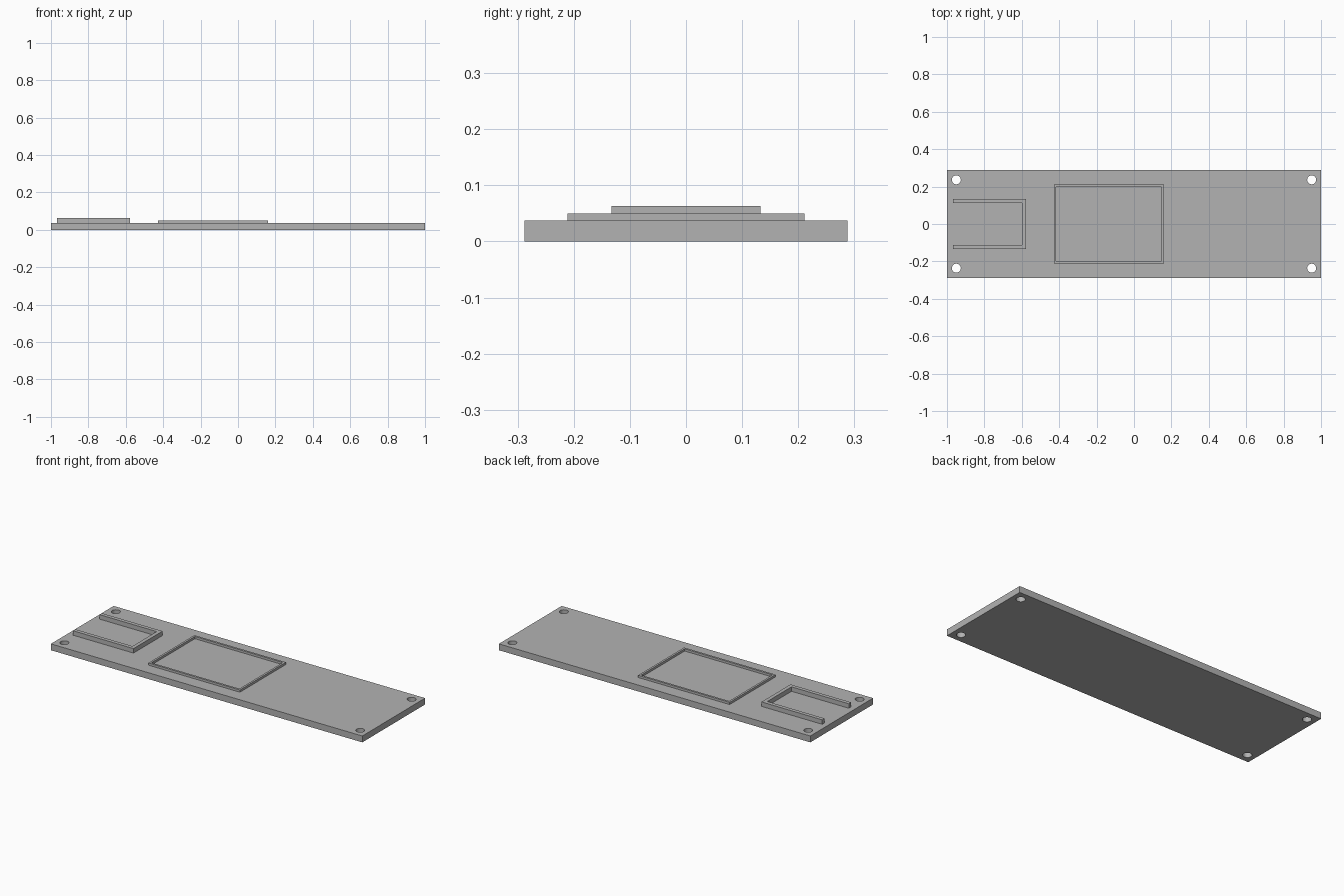
import bpy
import bmesh
import math

cube = bpy.data.objects.get("Cube")
if cube:
    bpy.data.objects.remove(cube, do_unlink=True)

grey = bpy.data.materials.new("plain_grey")
grey.use_nodes = True
colour = (0.45, 0.45, 0.45, 1)
grey.diffuse_color = colour
grey.node_tree.nodes["Principled BSDF"].inputs["Base Color"].default_value = colour


def rect(x0, x1, y):
    return [(x0, -y), (x1, -y), (x1, y), (x0, y)]


def circle(cx, cy, r, sides=32):
    angles = [2 * math.pi * i / sides for i in range(sides)]
    return [(cx + r * math.cos(a), cy + r * math.sin(a)) for a in angles]


def slab(name, loops, z0, z1):
    """Extrude a flat outline; the loops after the first are holes."""
    curve = bpy.data.curves.new(name + "_outline", "CURVE")
    curve.dimensions = "2D"
    curve.fill_mode = "BOTH"
    curve.extrude = (z1 - z0) / 2
    for loop in loops:
        spline = curve.splines.new("POLY")
        spline.points.add(len(loop) - 1)
        for point, (x, y) in zip(spline.points, loop):
            point.co = (x, y, 0, 1)
        spline.use_cyclic_u = True
    temp = bpy.data.objects.new(name + "_outline", curve)
    bpy.context.scene.collection.objects.link(temp)
    bpy.context.view_layer.update()
    deps = bpy.context.evaluated_depsgraph_get()
    mesh = bpy.data.meshes.new_from_object(temp.evaluated_get(deps))
    bpy.data.objects.remove(temp, do_unlink=True)
    bpy.data.curves.remove(curve)

    # Weld the caps to the walls and place the slab at its height
    bm = bmesh.new()
    bm.from_mesh(mesh)
    bmesh.ops.remove_doubles(bm, verts=bm.verts, dist=1e-5)
    bmesh.ops.translate(bm, verts=bm.verts, vec=(0, 0, (z0 + z1) / 2))
    bmesh.ops.recalc_face_normals(bm, faces=bm.faces)
    for face in bm.faces:
        face.smooth = False
    bm.to_mesh(mesh)
    bm.free()
    mesh.name = name
    mesh.materials.clear()
    mesh.materials.append(grey)
    obj = bpy.data.objects.new(name, mesh)
    bpy.context.scene.collection.objects.link(obj)
    return obj


TOP = 0.037

# Base plate with a through hole near each corner
holes = [circle(sx * 0.95, sy * 0.236, 0.024) for sx in (-1, 1) for sy in (-1, 1)]
slab("base_plate", [rect(-1, 1, 0.288)] + holes, 0, TOP)

# Low rectangular rim
slab("rectangular_rim", [rect(-0.428, 0.16, 0.211), rect(-0.416, 0.148, 0.199)], TOP, 0.05)

# U-shaped wall, open towards the end of the plate
x0, x1, y, wall = -0.968, -0.578, 0.133, 0.022
u_shape = [(x0, -y), (x1, -y), (x1, y), (x0, y),
           (x0, y - wall), (x1 - wall, y - wall),
           (x1 - wall, wall - y), (x0, wall - y)]
slab("u_shaped_wall", [u_shape], TOP, 0.063)
